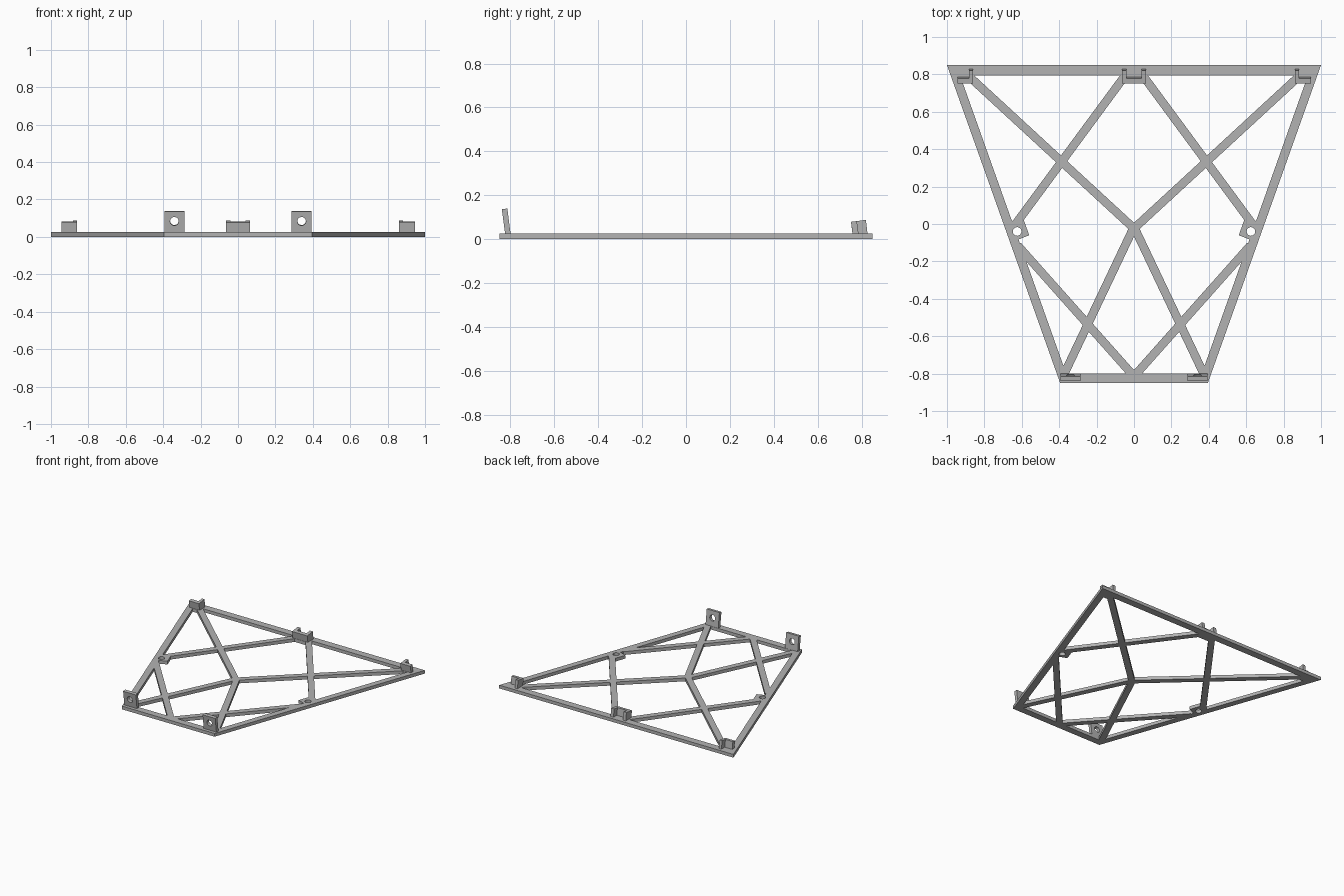
import bpy, bmesh
from math import pi
from mathutils import Vector, Matrix

cube = bpy.data.objects.get("Cube")
if cube:
    bpy.data.objects.remove(cube)

grey = bpy.data.materials.new("light_grey")
grey.use_nodes = True
COLOUR = (0.45, 0.45, 0.45, 1)
grey.diffuse_color = COLOUR
grey.node_tree.nodes["Principled BSDF"].inputs["Base Color"].default_value = COLOUR

THICK = 0.025
LEAN = 0.13       # forward lean of the upright brackets


def prism(bm, pts, z0=0, z1=THICK, lean=0):
    """Extrude an outline upwards, optionally leaning towards the front."""
    mid = sum(p[1] for p in pts) / len(pts)
    low = [bm.verts.new((x, y, z0)) for x, y in pts]
    top = [bm.verts.new((x, y - lean * (z1 - z0), z1 + lean * (y - mid))) for x, y in pts]
    faces = [bm.faces.new(low), bm.faces.new(top)]
    n = len(pts)
    for i in range(n):
        j = (i + 1) % n
        faces.append(bm.faces.new((low[i], low[j], top[j], top[i])))
    bmesh.ops.recalc_face_normals(bm, faces=faces)


def rect(x0, x1, y0, y1):
    return [(x0, y0), (x1, y0), (x1, y1), (x0, y1)]


def bar(bm, a, b, width=0.045):
    a, b = Vector(a), Vector(b)
    d = (b - a).normalized() * width / 2
    n = Vector((-d.y, d.x))
    prism(bm, [tuple(p) for p in (a + n, a - n, b - n, b + n)])


def finish(name, bm):
    mesh = bpy.data.meshes.new(name)
    bm.to_mesh(mesh)
    bm.free()
    mesh.materials.append(grey)
    obj = bpy.data.objects.new(name, mesh)
    bpy.context.collection.objects.link(obj)
    return obj


def boolean(obj, cutter, operation):
    mod = obj.modifiers.new(operation.lower(), "BOOLEAN")
    mod.object = cutter
    mod.operation = operation
    mod.solver = "EXACT"
    mod.use_self = True
    cutter.hide_render = True
    cutter.hide_viewport = True


def hole(name, centre, axis):
    bm = bmesh.new()
    turn = Matrix.Rotation(pi / 2 + LEAN, 4, "X") if axis == "Y" else Matrix()
    bmesh.ops.create_cone(bm, cap_ends=True, segments=32, radius1=0.023, radius2=0.023,
                          depth=0.1, matrix=Matrix.Translation(centre) @ turn)
    return finish(name, bm)


# Tapered outer frame with mitred corners
outer = [(-0.395, -0.85), (0.395, -0.85), (1, 0.85), (-1, 0.85)]
inner = [(-0.363, -0.798), (0.363, -0.798), (0.93, 0.795), (-0.93, 0.795)]
bm = bmesh.new()
rings = [[bm.verts.new((x, y, z)) for x, y in ring] for z in (0, THICK) for ring in (outer, inner)]
for i in range(4):
    j = (i + 1) % 4
    for a, b in ((0, 1), (1, 3), (3, 2), (2, 0)):
        bm.faces.new((rings[a][i], rings[a][j], rings[b][j], rings[b][i]))
bmesh.ops.recalc_face_normals(bm, faces=bm.faces)
bmesh.ops.dissolve_limit(bm, angle_limit=0.001, verts=bm.verts, edges=[])
frame = finish("frame", bm)

# Cross braces, side tabs and pads under the rear brackets
bm = bmesh.new()
for s in (-1, 1):
    bar(bm, (s * 0.91, 0.815), (-s * 0.01, -0.033))
    bar(bm, (0, -0.015), (s * 0.378, -0.812))
    bar(bm, (s * 0.028, 0.82), (s * 0.655, -0.03))
    bar(bm, (-s * 0.005, -0.82), (s * 0.622, -0.115))
    prism(bm, [(s * x, y) for x, y in ((0.56, -0.06), (0.595, 0.037), (0.67, 0.01), (0.635, -0.09))])
    prism(bm, rect(s * 0.86, s * 0.945, 0.757, 0.81))
prism(bm, rect(-0.065, 0.065, 0.757, 0.81))
braces = finish("braces", bm)
boolean(frame, braces, "UNION")
for s, side in ((1, "left"), (-1, "right")):
    boolean(frame, hole(side + "_tab_cutter", (s * 0.625, -0.04, 0.012), "Z"), "DIFFERENCE")

# Front upright lugs with a round hole
for s, side in ((1, "left"), (-1, "right")):
    bm = bmesh.new()
    prism(bm, rect(s * 0.285, s * 0.393, -0.824, -0.799), 0.02, 0.138, LEAN)
    lug = finish(side + "_front_lug", bm)
    boolean(lug, hole(side + "_lug_cutter", (s * 0.34, -0.82, 0.085), "Y"), "DIFFERENCE")

# Rear corner brackets, L-shaped
for s, side in ((1, "left"), (-1, "right")):
    bm = bmesh.new()
    outline = [(0.86, 0.76), (0.945, 0.76), (0.945, 0.787), (0.882, 0.787), (0.882, 0.828), (0.86, 0.828)]
    prism(bm, [(s * x, y) for x, y in outline], 0.02, 0.083, LEAN)
    finish(side + "_rear_bracket", bm)

# Rear middle bracket, U-shaped
bm = bmesh.new()
half = [(0.065, 0.76), (0.065, 0.828), (0.04, 0.828), (0.04, 0.787)]
prism(bm, half + [(-x, y) for x, y in reversed(half)], 0.02, 0.083, LEAN)
finish("middle_rear_bracket", bm)

# Apply the cuts and remove the helpers
bpy.context.view_layer.update()
graph = bpy.context.evaluated_depsgraph_get()
done = [(o, bpy.data.meshes.new_from_object(o.evaluated_get(graph)))
        for o in bpy.context.scene.objects if o.type == "MESH" and o.modifiers]
for obj, mesh in done:
    obj.modifiers.clear()
    obj.data = mesh
for obj in [o for o in bpy.context.scene.objects if o.name.endswith("_cutter") or o == braces]:
    bpy.data.objects.remove(obj)
